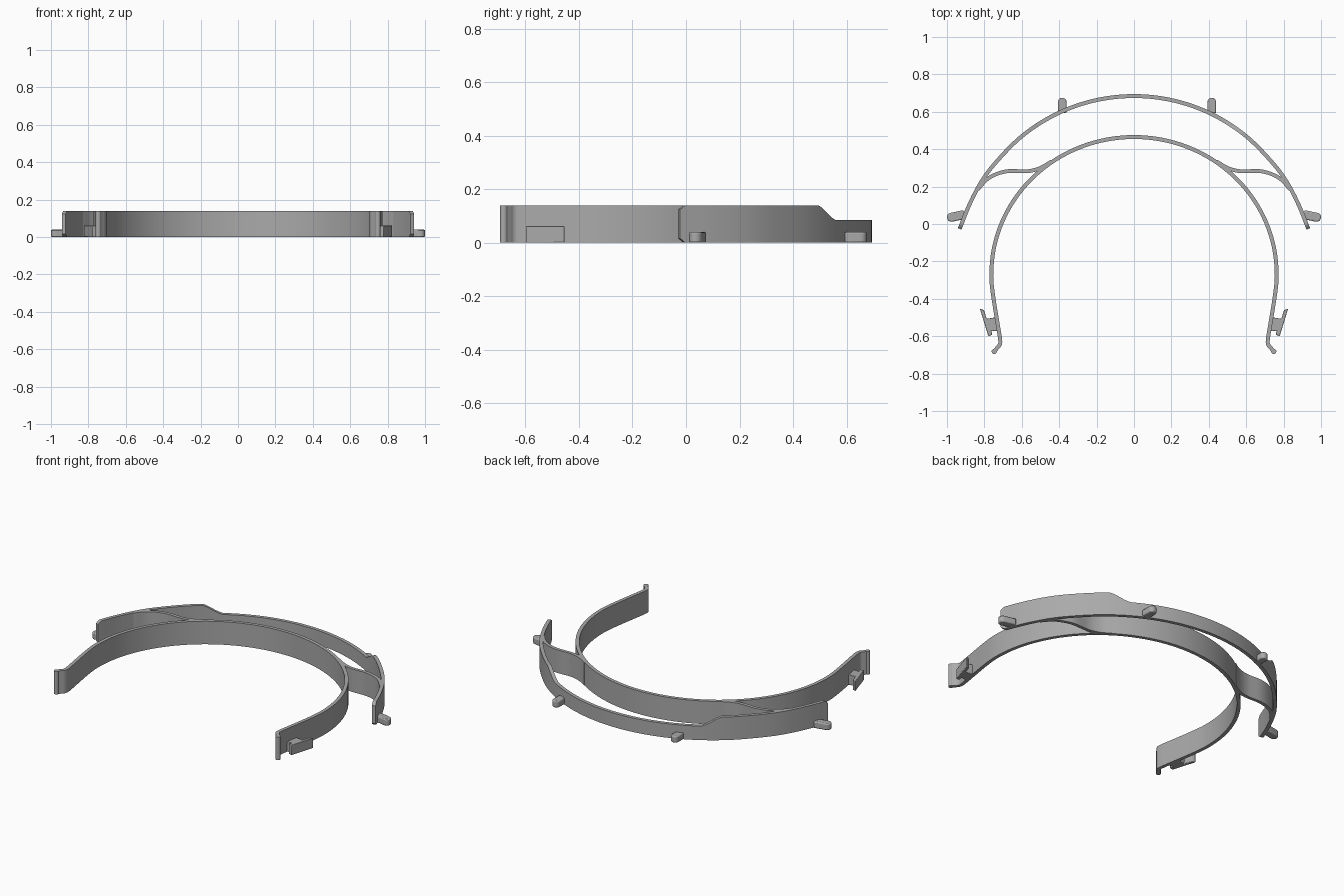
import bpy, bmesh, math
from mathutils import Vector

cube = bpy.data.objects.get("Cube")
if cube:
    bpy.data.objects.remove(cube, do_unlink=True)

grey = bpy.data.materials.new("plain grey")
grey.use_nodes = True
colour = (0.4, 0.4, 0.4, 1)
grey.diffuse_color = colour
grey.node_tree.nodes["Principled BSDF"].inputs["Base Color"].default_value = colour

TALL, LOW = 0.14, 0.085


def finish(name, bm, bevel=0):
    bmesh.ops.recalc_face_normals(bm, faces=bm.faces)
    mesh = bpy.data.meshes.new(name)
    bm.to_mesh(mesh)
    bm.free()
    mesh.materials.append(grey)
    obj = bpy.data.objects.new(name, mesh)
    bpy.context.collection.objects.link(obj)
    if bevel:
        mod = obj.modifiers.new("soft edges", "BEVEL")
        mod.width, mod.segments = bevel, 2
    bpy.ops.object.select_all(action="DESELECT")
    obj.select_set(True)
    bpy.context.view_layer.objects.active = obj
    bpy.ops.object.shade_smooth_by_angle(angle=math.radians(35))
    return obj


def spline(points, steps):
    """Smooth path passing through every point."""
    p = [Vector(q) for q in points]
    p = [2 * p[0] - p[1]] + p + [2 * p[-1] - p[-2]]
    path = []
    for a, b, c, d in zip(p, p[1:], p[2:], p[3:]):
        for i in range(steps):
            t = i / steps
            path.append(0.5 * (2 * b + (c - a) * t + (2 * a - 5 * b + 4 * c - d) * t ** 2
                               + (3 * b - a - 3 * c + d) * t ** 3))
    return path + [p[-2]]


def ribbon(name, path, thick, span=lambda p: (0, TALL)):
    """Upright strip along a path; span gives its bottom and top heights."""
    bm = bmesh.new()
    rings = []
    for i, p in enumerate(path):
        along = (path[min(i + 1, len(path) - 1)] - path[max(i - 1, 0)]).normalized()
        side = Vector((-along.y, along.x)) * thick / 2
        lo, hi = span(p)
        rings.append([bm.verts.new((q.x, q.y, z)) for q, z in
                      ((p - side, lo), (p + side, lo), (p + side, hi), (p - side, hi))])
    for a, b in zip(rings, rings[1:]):
        for k in range(4):
            n = (k + 1) % 4
            bm.faces.new((a[k], a[n], b[n], b[k]))
    bm.faces.new(rings[0])
    bm.faces.new(rings[-1])
    return finish(name, bm)


def prism(name, outline, height, bevel=0):
    bm = bmesh.new()
    base = bm.faces.new([bm.verts.new((x, y, 0)) for x, y in outline])
    top = bmesh.ops.extrude_face_region(bm, geom=[base])["geom"]
    verts = [v for v in top if isinstance(v, bmesh.types.BMVert)]
    bmesh.ops.translate(bm, verts=verts, vec=(0, 0, height))
    return finish(name, bm, bevel)


def peg(name, root, tip, radius):
    """Flat peg with a rounded tip."""
    root, tip = Vector(root), Vector(tip)
    along = (tip - root).normalized()
    side = Vector((-along.y, along.x))
    outline = [root + side * radius]
    for i in range(13):
        a = math.pi * i / 12
        outline.append(tip + (side * math.cos(a) + along * math.sin(a)) * radius)
    outline.append(root - side * radius)
    prism(name, outline, 0.04, 0.006)


def arc(rx, ry, cy, start, stop, step):
    return [(rx * math.cos(math.radians(d)), cy + ry * math.sin(math.radians(d)))
            for d in range(start, stop + 1, step)]


def both_ends(tail, middle):
    return tail + middle + [(-x, y) for x, y in reversed(tail)]


# Outer band: tall at the sides, sloping down to a low back, with clipped ends
def outer_span(p):
    t = min(max((p.y - 0.485) / 0.065, 0), 1)
    t = 0.5 * t + 0.5 * t * t * (3 - 2 * t)
    clip = min(max(-0.008 - p.y, 0), 0.016)
    return clip, TALL + (LOW - TALL) * t - clip


outer = both_ends([(0.932, -0.026), (0.877, 0.11), (0.807, 0.24)],
                  arc(0.944, 0.944, -0.26, 40, 140, 10))
ribbon("outer_band", spline(outer, 18), 0.021, outer_span)

# Inner headband with hooked arm ends
hook = (0.747, -0.681)
inner = both_ends([hook, (0.732, -0.663), (0.718, -0.645), (0.716, -0.615),
                   (0.733, -0.51), (0.755, -0.37)],
                  arc(0.763, 0.735, -0.27, 0, 180, 10))
ribbon("inner_headband", spline(inner, 8), 0.021)

for s, label in ((1, "left"), (-1, "right")):
    # Rounded hook end
    prism(label + "_hook_end",
          [(s * hook[0] + x, y) for x, y in arc(0.014, 0.014, hook[1], 0, 345, 15)], TALL)

    # Curved link between the two bands
    link = [(0.44, 0.335), (0.5, 0.3), (0.57, 0.282), (0.67, 0.283),
            (0.74, 0.265), (0.79, 0.235), (0.835, 0.185)]
    ribbon(label + "_link", spline([(s * x, y) for x, y in link], 8), 0.02)

    # Pegs on the outside of the outer band
    peg(label + "_side_peg", (s * 0.905, 0.051), (s * 0.976, 0.036), 0.024)
    x = 0.016 + s * 0.4
    peg(label + "_back_peg", (x, 0.593), (x, 0.652), 0.023)

    # Strap clip: slanted plate on a short block
    clip = [(0.802, -0.46), (0.824, -0.453), (0.779, -0.599), (0.757, -0.593),
            (0.764, -0.57), (0.726, -0.574), (0.736, -0.498), (0.788, -0.507)]
    prism(label + "_strap_clip", [(s * x, y) for x, y in clip], 0.062, 0.003)
